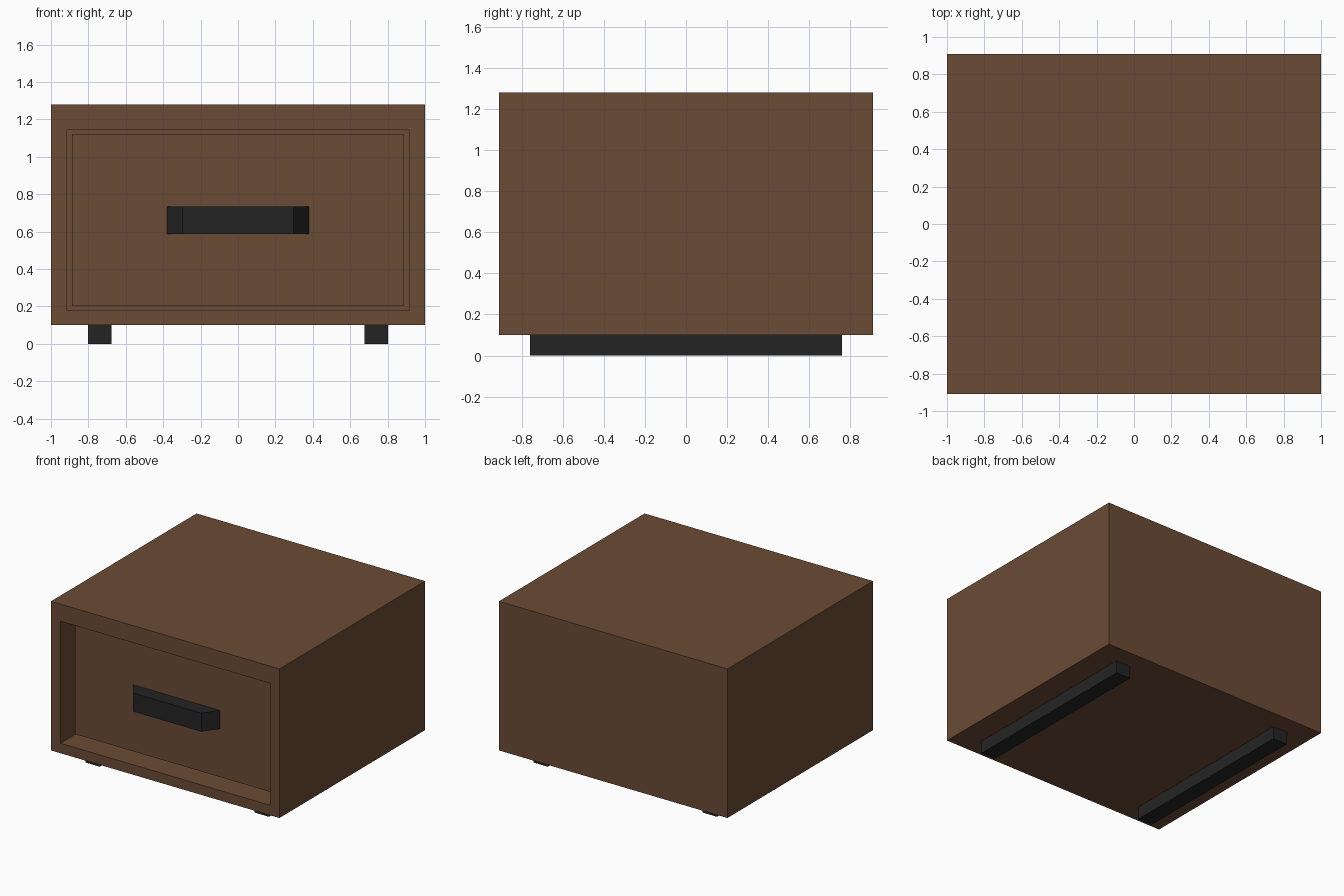
import bpy, bmesh

if "Cube" in bpy.data.objects:
    bpy.data.objects.remove(bpy.data.objects["Cube"])


def material(name, rgb):
    m = bpy.data.materials.new(name)
    m.diffuse_color = (*rgb, 1)
    m.use_nodes = True
    m.node_tree.nodes["Principled BSDF"].inputs["Base Color"].default_value = m.diffuse_color
    return m


BROWN = material("walnut brown", (0.147, 0.070, 0.035))
BLACK = material("matt black", (0.0176, 0.0176, 0.0176))


def box_mesh(lo, hi):
    """A bmesh box between two corners."""
    bm = bmesh.new()
    bmesh.ops.create_cube(bm, size=1)
    for v in bm.verts:
        v.co = [h if c > 0 else l for c, l, h in zip(v.co, lo, hi)]
    return bm


def finish(bm, name, mat):
    bmesh.ops.recalc_face_normals(bm, faces=bm.faces)
    mesh = bpy.data.meshes.new(name)
    bm.to_mesh(mesh)
    bm.free()
    mesh.materials.append(mat)
    obj = bpy.data.objects.new(name, mesh)
    bpy.context.collection.objects.link(obj)
    return obj


FRONT, PANEL = -0.91, -0.77   # cabinet front, recessed drawer face
MID_Z = 0.6615                # centre height of the drawer

# Cabinet: a box whose front face is inset, then pushed in as a cavity
bm = box_mesh((-1, FRONT, 0.10), (1, 0.91, 1.28))
front = min(bm.faces, key=lambda f: f.calc_center_median().y)
for depth in (FRONT, 0.80):
    bmesh.ops.inset_individual(bm, faces=[front], thickness=0.05)
    for v in front.verts:
        v.co = (0.917 if v.co.x > 0 else -0.917, depth,
                1.144 if v.co.z > MID_Z else 0.179)
finish(bm, "cabinet", BROWN)

# Drawer, set back in the cavity with a thin gap all round
finish(box_mesh((-0.888, PANEL, 0.206), (0.888, 0.74, 1.12)), "drawer", BROWN)

# Handle: a block that narrows towards its front
bm = box_mesh((-0.38, -0.885, 0.586), (0.38, PANEL, 0.733))
for v in bm.verts:
    if v.co.y < -0.8:
        v.co.x *= 0.298 / 0.38
finish(bm, "handle", BLACK)

# Two runner feet, front to back
for side, x in (("left", -0.74), ("right", 0.74)):
    finish(box_mesh((x - 0.063, -0.76, 0), (x + 0.063, 0.76, 0.10)),
           side + "_foot_rail", BLACK)
